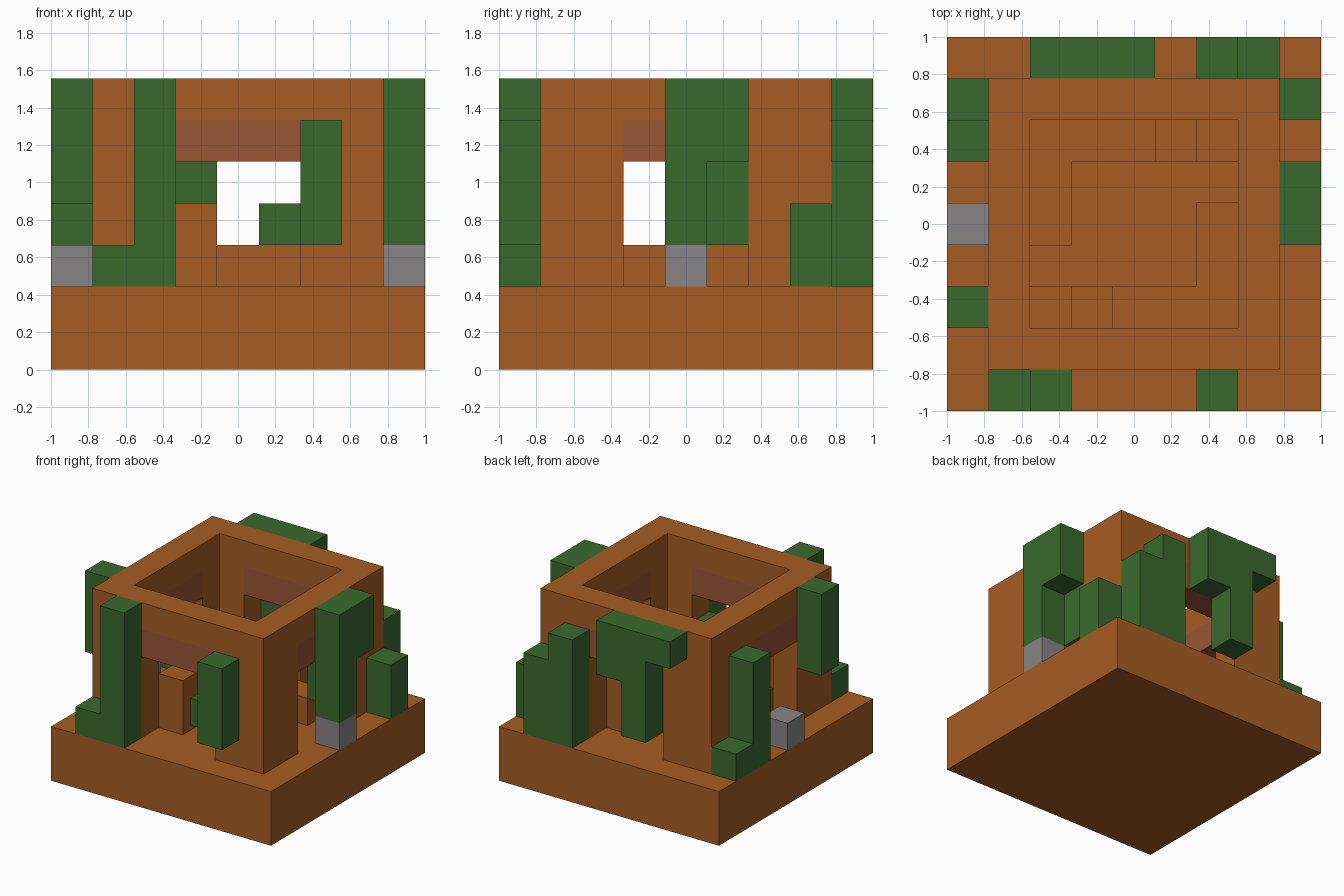
import bpy
import bmesh
from mathutils import Vector

cube = bpy.data.objects.get("Cube")
if cube:
    bpy.data.objects.remove(cube, do_unlink=True)

UNIT = 2 / 9  # side of one block; the model is a 9 x 9 x 7 block grid
AXES = [Vector(v) for v in ((1, 0, 0), (0, 1, 0), (0, 0, 1))]


def material(name, rgb):
    linear = [(c / 255 / 12.92) if c < 11 else ((c / 255 + 0.055) / 1.055) ** 2.4 for c in rgb]
    mat = bpy.data.materials.new(name)
    mat.use_nodes = True
    mat.diffuse_color = (*linear, 1)
    mat.node_tree.nodes["Principled BSDF"].inputs["Base Color"].default_value = (*linear, 1)
    return mat


brown = material("brown clay", (166, 92, 35))
red_brown = material("red brown clay", (154, 85, 53))
green = material("leaf green", (58, 105, 45))
grey = material("stone grey", (136, 133, 134))


def cells(x, y, z, w=1, d=1, h=1):
    """Set of block cells filling a box."""
    return {(i, j, k) for i in range(x, x + w) for j in range(y, y + d) for k in range(z, z + h)}


def build(name, mat, filled):
    """Closed shell around a set of blocks, without inner faces."""
    bm = bmesh.new()
    for cell in filled:
        for a in range(3):
            n, u, v = AXES[a], AXES[(a + 1) % 3], AXES[(a + 2) % 3]
            for side in (0, 1):
                step = n if side else -n
                if tuple(int(c + s) for c, s in zip(cell, step)) in filled:
                    continue
                p = Vector(cell) + n * side
                quad = [p, p + u, p + u + v, p + v]
                if not side:
                    quad.reverse()
                bm.faces.new([bm.verts.new((q - Vector((4.5, 4.5, 0))) * UNIT) for q in quad])
    bmesh.ops.remove_doubles(bm, verts=bm.verts, dist=0.001)
    mesh = bpy.data.meshes.new(name)
    bm.to_mesh(mesh)
    bm.free()
    mesh.materials.append(mat)
    obj = bpy.data.objects.new(name, mesh)
    bpy.context.collection.objects.link(obj)
    return obj


# Base slab
bpy.ops.mesh.primitive_cube_add(size=1, location=(0, 0, UNIT))
base = bpy.context.object
base.name = base.data.name = "base"
base.scale = (2, 2, 2 * UNIT)
base.data.materials.append(brown)

# Hollow tower with a wide doorway through each side
doorways = cells(3, 1, 2, 3, 7, 4) | cells(1, 3, 2, 7, 3, 4)
cavity = cells(2, 2, 2, 5, 5, 5)
build("tower_walls", brown, cells(1, 1, 2, 7, 7, 5) - cavity - doorways)

# Lintels closing the top of each doorway
for name, box in {
    "front_lintel": (3, 1, 5, 3, 1),
    "back_lintel": (3, 7, 5, 3, 1),
    "right_lintel": (1, 3, 5, 1, 3),
    "left_lintel": (7, 3, 5, 1, 3),
}.items():
    build(name, red_brown, cells(*box))

# Raised inner floor with two side steps and two posts
build("inner_platform", brown, cells(3, 3, 2, 3, 3) | cells(6, 5, 2) | cells(2, 3, 2))
build("front_post", brown, cells(3, 2, 2, h=2))
build("back_post", brown, cells(5, 6, 2, h=2))

# Loose stones
build("left_stone", grey, cells(8, 4, 2))
build("right_stone", grey, cells(0, 4, 2))

# Vines, each a list of (x, y, bottom, height) columns
vines = {
    "front_tall_vine": [(1, 0, 2, 1), (2, 0, 2, 5)],
    "front_short_vine": [(6, 0, 3, 3)],
    "front_doorway_vine": [(5, 1, 3, 1)],
    "left_tall_vine": [(8, 4, 3, 4), (8, 5, 5, 2)],
    "left_doorway_vine": [(7, 5, 3, 2)],
    "left_short_vine": [(8, 7, 2, 2)],
    "back_hanging_vine": [(2, 8, 6, 1), (3, 8, 3, 4), (4, 8, 5, 2)],
    "back_stepped_vine": [(6, 8, 2, 4), (7, 8, 2, 3)],
    "right_hanging_vine": [(0, 2, 4, 3)],
    "right_stepped_vine": [(0, 6, 2, 4), (0, 7, 2, 1)],
}
for name, columns in vines.items():
    build(name, green, set().union(*(cells(x, y, z, h=h) for x, y, z, h in columns)))
